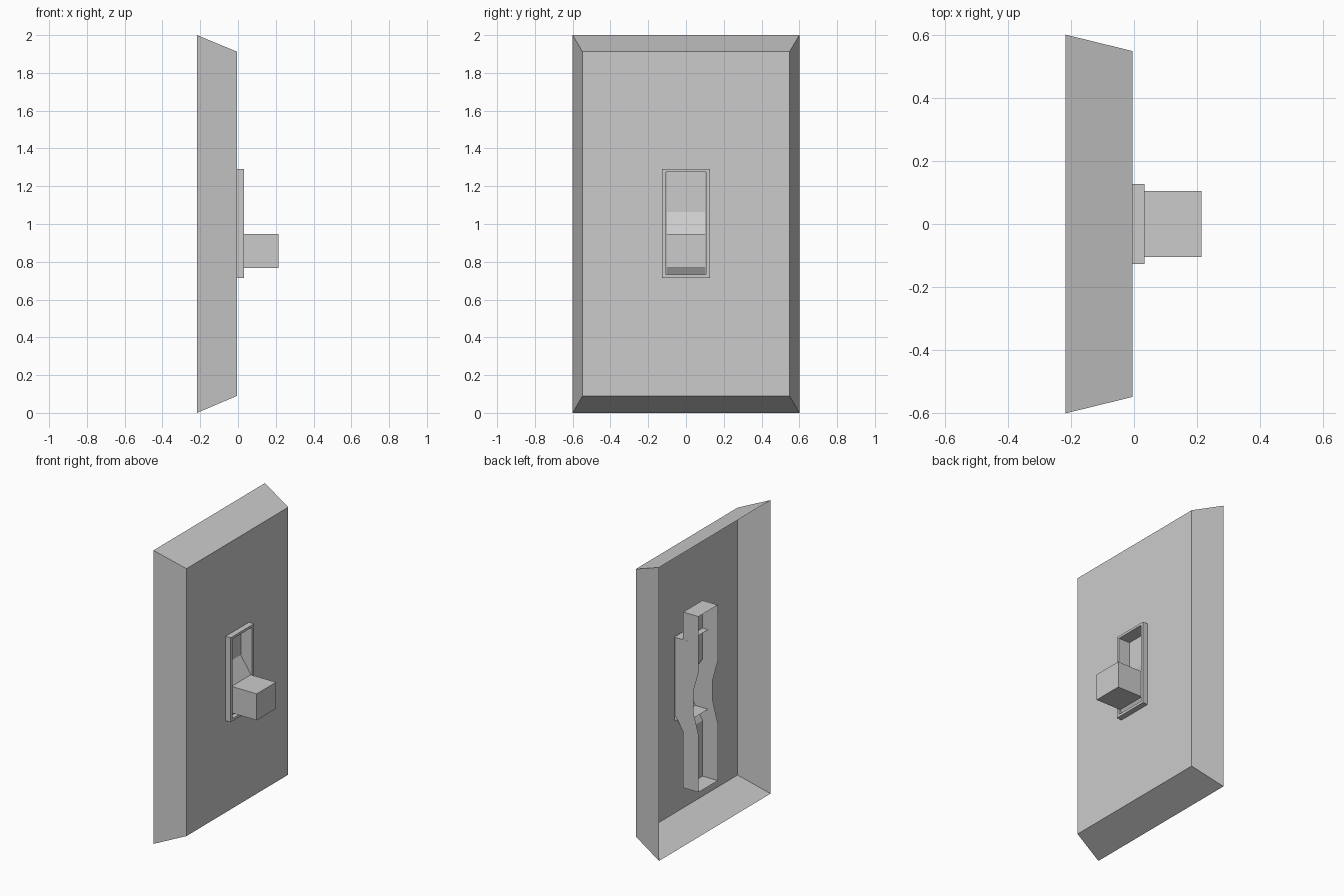
import bpy, bmesh

if "Cube" in bpy.data.objects:
    bpy.data.objects.remove(bpy.data.objects["Cube"])


def make_object(name, bm):
    mesh = bpy.data.meshes.new(name)
    bm.to_mesh(mesh)
    bm.free()
    obj = bpy.data.objects.new(name, mesh)
    bpy.context.collection.objects.link(obj)
    return obj


def loft(name, rings):
    """Open shell through rectangles given as (x, half width, z low, z high)."""
    bm = bmesh.new()
    loops = [[bm.verts.new((x, y, z)) for y, z in ((-w, lo), (w, lo), (w, hi), (-w, hi))]
             for x, w, lo, hi in rings]
    for a, b in zip(loops, loops[1:]):
        for i in range(4):
            j = (i + 1) % 4
            bm.faces.new((a[i], a[j], b[j], b[i]))
    return make_object(name, bm)


FACE, LIP = -0.005, 0.033
OUTER = (0.126, 0.715, 1.29)    # bezel outline
INNER = (0.105, 0.732, 1.274)   # slot outline

# Bevelled plate, open at the back, with a slot opening
loft("wall_plate", [(-0.217, 0.6, 0, 2), (FACE, 0.548, 0.09, 1.912), (FACE, *OUTER)])

# Raised rim whose inner walls run back behind the plate
loft("slot_bezel", [(FACE, *OUTER), (LIP, *OUTER), (LIP, *INNER), (-0.094, *INNER)])

# Rocker and lever: side profile (x, z), hollow and open at the back
front = [(-0.167, 1.462), (-0.052, 1.462), (-0.052, 1.063), (0.024, 0.948), (0.214, 0.948),
         (0.214, 0.768), (0.024, 0.768), (-0.052, 0.645), (-0.052, 0.265), (-0.167, 0.265)]
back = [(-0.167, 0.655), (-0.128, 0.80), (-0.128, 0.94), (-0.167, 1.08)]
bm = bmesh.new()
sides = [[bm.verts.new((x, y, z)) for x, z in front + back] for y in (-0.104, 0.104)]
near, far = sides
bm.faces.new(near[::-1])
bm.faces.new(far)
for i in range(len(front) - 1):
    bm.faces.new((near[i], near[i + 1], far[i + 1], far[i]))
bmesh.ops.recalc_face_normals(bm, faces=bm.faces)
make_object("toggle_lever", bm)
